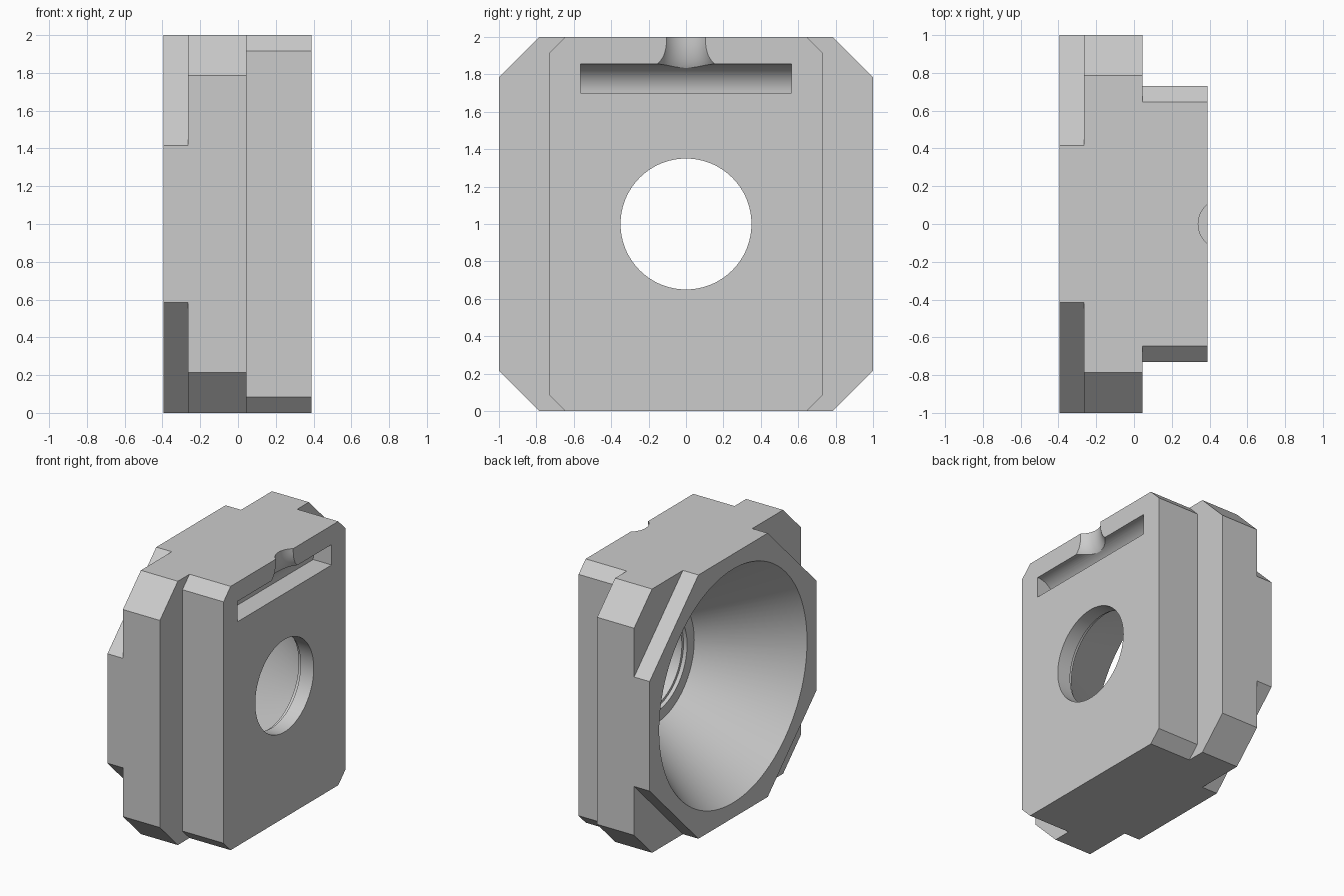
import bpy, bmesh, math
from mathutils import Vector

cube = bpy.data.objects.get("Cube")
if cube:
    bpy.data.objects.remove(cube, do_unlink=True)

grey = bpy.data.materials.new("plain grey")
grey.use_nodes = True
colour = (0.6, 0.6, 0.6, 1)
grey.diffuse_color = colour
grey.node_tree.nodes["Principled BSDF"].inputs["Base Color"].default_value = colour


def finish(name, bm):
    bmesh.ops.recalc_face_normals(bm, faces=bm.faces)
    mesh = bpy.data.meshes.new(name)
    bm.to_mesh(mesh)
    bm.free()
    mesh.materials.append(grey)
    obj = bpy.data.objects.new(name, mesh)
    bpy.context.collection.objects.link(obj)
    return obj


def prism(name, outline, axis, start, end):
    """Extrude a closed outline of 3D points along an axis."""
    bm = bmesh.new()
    face = bm.faces.new([bm.verts.new(Vector(p) + axis * start) for p in outline])
    result = bmesh.ops.extrude_face_region(bm, geom=[face])
    verts = [v for v in result["geom"] if isinstance(v, bmesh.types.BMVert)]
    bmesh.ops.translate(bm, verts=verts, vec=axis * (end - start))
    return finish(name, bm)


def chamfered_plate(name, x0, x1, half, cut):
    """Rectangular plate with four cut corners, facing along x."""
    a, b = half - cut, 1 - cut
    quarter = [(half, b), (a, 1)]
    pts = quarter + [(-y, z) for y, z in reversed(quarter)]
    pts += [(-y, -z) for y, z in pts]
    return prism(name, [(0, y, z + 1) for y, z in pts], Vector((1, 0, 0)), x0, x1)


def loft(name, rings):
    """Skin closed rings of points and cap both ends with fans."""
    bm = bmesh.new()
    rows = [[bm.verts.new(p) for p in ring] for ring in rings]
    n = len(rows[0])
    for low, high in zip(rows, rows[1:]):
        for i in range(n):
            j = (i + 1) % n
            bm.faces.new((low[i], low[j], high[j], high[i]))
    for row in (rows[0], rows[-1]):
        hub = bm.verts.new(sum((v.co for v in row), Vector()) / n)
        for i in range(n):
            bm.faces.new((row[i], row[(i + 1) % n], hub))
    return finish(name, bm)


def combine(target, tool, operation):
    mod = target.modifiers.new(operation.lower(), "BOOLEAN")
    mod.operation = operation
    mod.solver = "EXACT"
    mod.object = tool
    bpy.context.view_layer.update()
    graph = bpy.context.evaluated_depsgraph_get()
    mesh = bpy.data.meshes.new_from_object(target.evaluated_get(graph))
    target.modifiers.clear()
    target.data = mesh
    bpy.data.objects.remove(tool, do_unlink=True)


# Stepped block: middle flange, strongly cut rear collar, narrow face plate
body = chamfered_plate("socket_block", -0.265, 0.045, 1, 0.215)
combine(body, chamfered_plate("rear_collar", -0.395, -0.2, 1, 0.585), "UNION")
combine(body, chamfered_plate("face_plate", 0, 0.39, 0.73, 0.085), "UNION")

# Conical bore with a small inner shoulder and a straight mouth
SIDES = 96
profile = [(-0.455, 0.926), (0.25, 0.456), (0.25, 0.37), (0.28, 0.37), (0.28, 0.35), (0.45, 0.35)]
angles = [2 * math.pi * i / SIDES for i in range(SIDES)]
bore = loft("bore", [[(x, r * math.cos(a), 1 + r * math.sin(a)) for a in angles]
                     for x, r in profile])
combine(body, bore, "DIFFERENCE")

# Slot with a flat floor and quarter-round roof
R, FLOOR = 0.155, 1.70
steps = 16
arc = [(0.39 - R * math.cos(math.pi / 2 * i / steps), 0,
        FLOOR + R * math.sin(math.pi / 2 * i / steps)) for i in range(steps + 1)]
outline = arc + [(0.45, 0, FLOOR + R), (0.45, 0, FLOOR)]
combine(body, prism("slot", outline, Vector((0, 1, 0)), -0.565, 0.565), "DIFFERENCE")

# Rounded channel flaring from the top edge down into the slot
def channel_ring(t, lift=0):
    ring = []
    for i in range(48):
        a = 2 * math.pi * i / 48
        c = max(0, math.cos(a))
        r = 0.135 + (1 - math.cos(t)) * (0.13 - 0.065 * c)
        z = 1.975 + lift - math.sin(t) * (0.12 + 0.055 * c)
        ring.append((0.475 - r * math.cos(a), r * math.sin(a), z))
    return ring

rings = [channel_ring(0, 0.1)] + [channel_ring(math.pi / 2 * i / 12) for i in range(13)]
combine(body, loft("channel", rings), "DIFFERENCE")

# Smooth the curved walls, keep the edges crisp
bpy.ops.object.select_all(action="DESELECT")
body.select_set(True)
bpy.context.view_layer.objects.active = body
bpy.ops.object.shade_smooth_by_angle(angle=math.radians(25))
